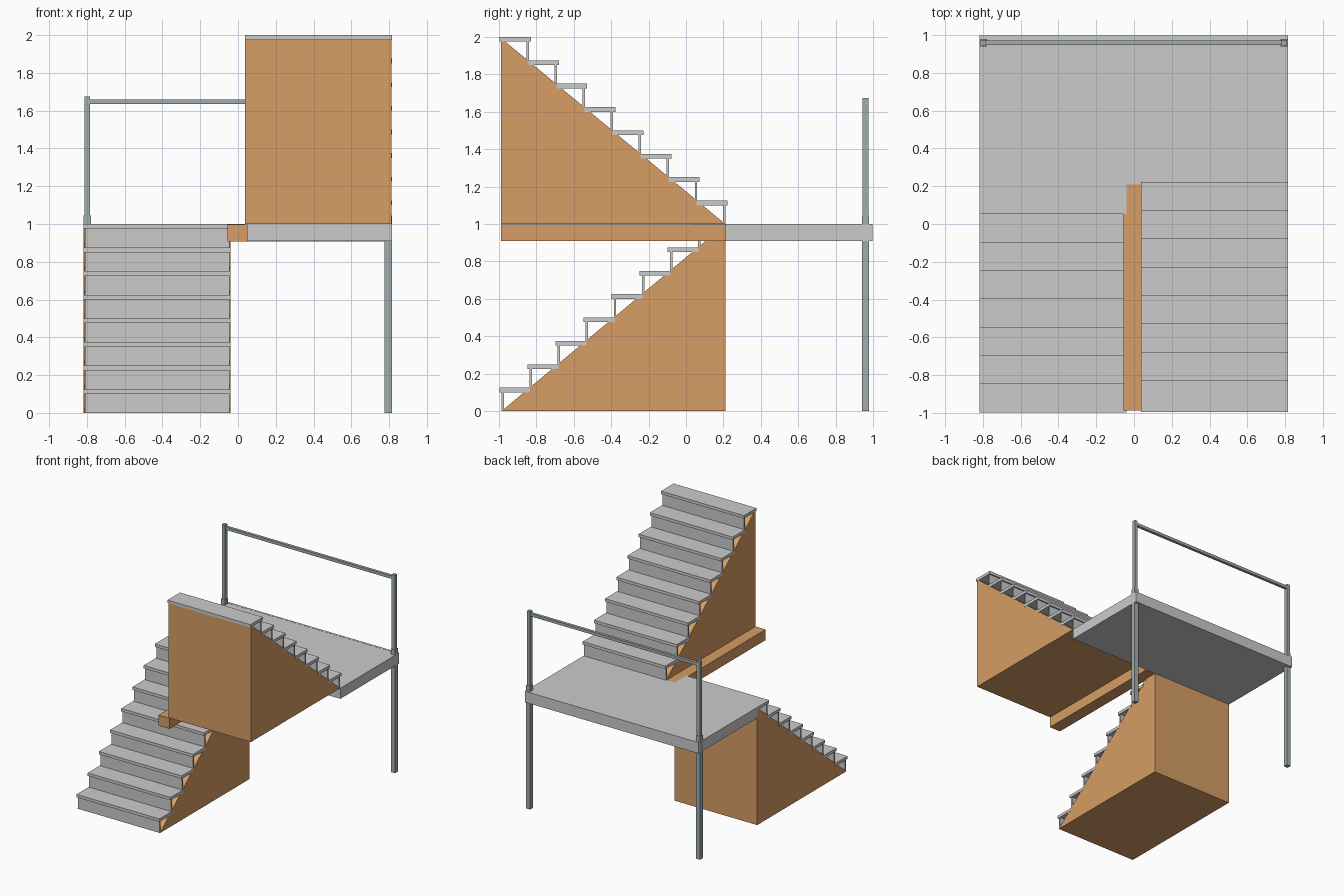
import bpy

if "Cube" in bpy.data.objects:
    bpy.data.objects.remove(bpy.data.objects["Cube"])


def material(name, rgb):
    m = bpy.data.materials.new(name)
    m.diffuse_color = (*rgb, 1)
    m.use_nodes = True
    m.node_tree.nodes["Principled BSDF"].inputs["Base Color"].default_value = m.diffuse_color
    return m


WOOD = material("warm_wood", (0.67, 0.34, 0.13))
STEEL = material("steel", (0.36, 0.42, 0.42))


def add_mesh(name, verts, faces, mat=None):
    mesh = bpy.data.meshes.new(name)
    mesh.from_pydata(verts, [], faces)
    ob = bpy.data.objects.new(name, mesh)
    bpy.context.collection.objects.link(ob)
    if mat:
        mesh.materials.append(mat)
    return ob


def box(name, xs, ys, zs, mat=None):
    (x0, x1), (y0, y1), (z0, z1) = sorted(xs), sorted(ys), sorted(zs)
    verts = [(x, y, z) for x in (x0, x1) for y in (y0, y1) for z in (z0, z1)]
    faces = [(0, 1, 3, 2), (4, 6, 7, 5), (0, 4, 5, 1),
             (2, 3, 7, 6), (0, 2, 6, 4), (1, 5, 7, 3)]
    return add_mesh(name, verts, faces, mat)


def wedge(name, xs, low_y, high_y, z0, z1):
    # Solid triangular base under a flight
    profile = [(low_y, z0), (high_y, z0), (high_y, z1)]
    if low_y > high_y:
        profile.reverse()
    verts = [(x, y, z) for x in xs for y, z in profile]
    faces = [(2, 1, 0), (3, 4, 5), (0, 1, 4, 3), (1, 2, 5, 4), (2, 0, 3, 5)]
    add_mesh(name, verts, faces, WOOD)


RISE, GOING, THICK, DEPTH = 0.125, 0.15, 0.025, 0.165


def flight(name, xs, nose, d, z0, last_depth):
    # d is the y direction of climbing
    for i in range(8):
        y = nose + d * GOING * i
        z = z0 + RISE * i
        depth = last_depth if i == 7 else DEPTH
        box(f"{name}_tread_{i + 1}", xs, (y, y + d * depth),
            (z + RISE - THICK, z + RISE))
        box(f"{name}_riser_{i + 1}", (xs[0] + 0.006, xs[1] - 0.006),
            (y + d * 0.012, y + d * 0.025), (z, z + RISE - THICK))


# Lower flight climbs to the back, upper flight returns to the front
flight("lower", (-0.817, -0.039), -0.998, 1, 0, 0.158)
flight("upper", (0.036, 0.814), 0.222, -1, 1, 0.168)
wedge("lower_base", (-0.815, -0.041), -0.986, 0.21, 0, 0.997)
wedge("upper_base", (0.038, 0.812), 0.21, -0.988, 1, 1.993)

# Landing slab and the beam between the flights
box("landing", (-0.817, 0.814), (0.21, 0.98), (0.91, 1.0))
box("landing_back_edge", (-0.817, 0.814), (0.98, 0.998), (0.908, 1.001))
box("centre_beam", (-0.055, 0.05), (-0.988, 0.21), (0.908, 0.998), WOOD)

# Support legs, railing posts and handrail
for side, x in (("left", -0.798), ("right", 0.795)):
    for part, r, zs in (("leg", 0.019, (0, 1.045)),
                        ("rail_post", 0.015, (1.045, 1.675))):
        box(f"{side}_{part}", (x - r, x + r), (0.96 - r, 0.96 + r), zs, STEEL)
box("handrail", (-0.783, 0.78), (0.948, 0.972), (1.635, 1.66), STEEL)
